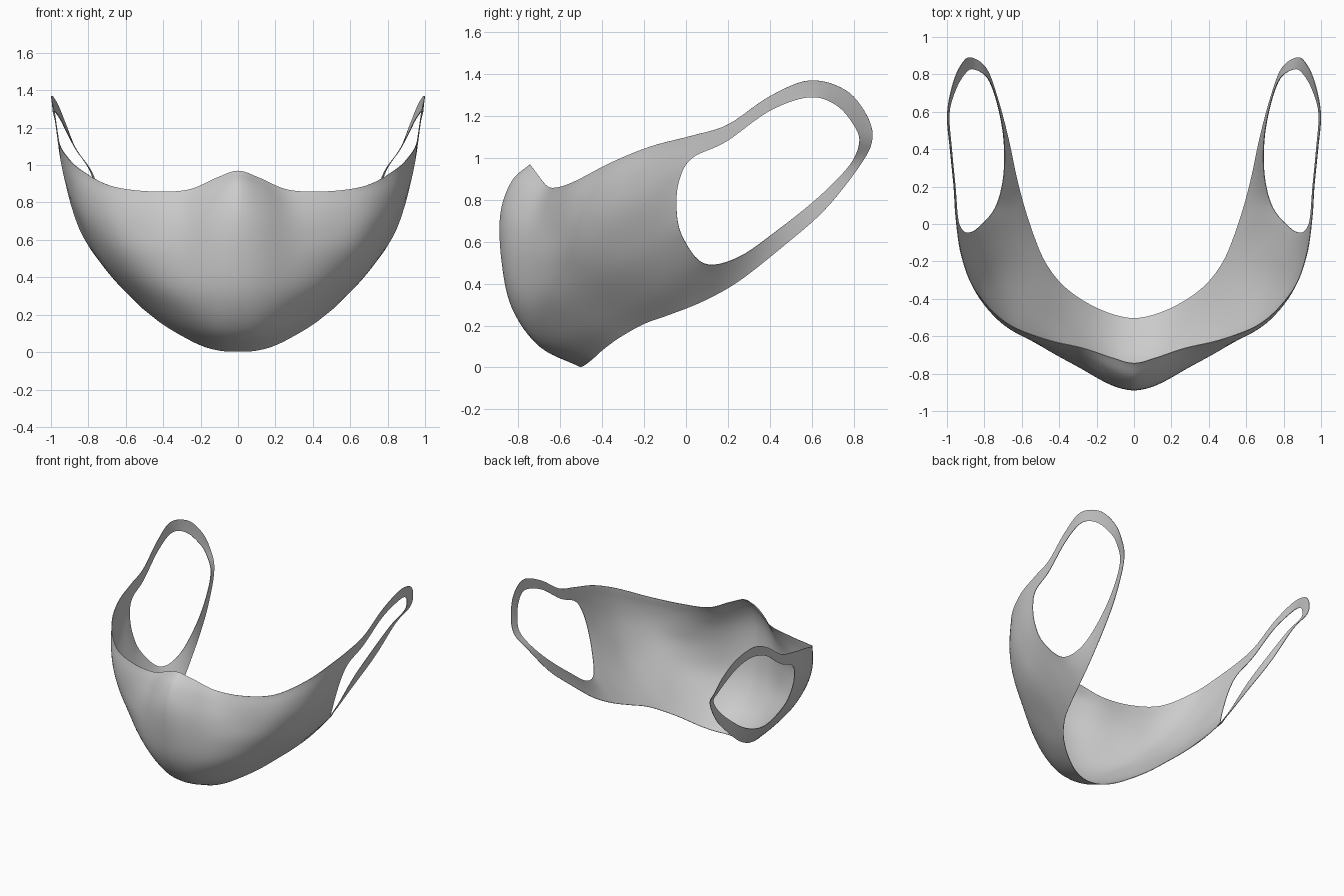
import bpy, bmesh
from mathutils import Vector as V

if "Cube" in bpy.data.objects:
    bpy.data.objects.remove(bpy.data.objects["Cube"])

N = 6  # subdivisions per spline segment


def spline(pts, n=N, before=None, after=None):
    """Catmull-Rom curve through pts; optional neighbours steer the end tangents."""
    p = [V(q) for q in pts]
    a = V(before) if before is not None else 2 * p[0] - p[1]
    b = V(after) if after is not None else 2 * p[-1] - p[-2]
    p = [a] + p + [b]
    out = []
    for i in range(1, len(p) - 2):
        p0, p1, p2, p3 = p[i - 1:i + 3]
        for k in range(n):
            t = k / n
            out.append(0.5 * (2 * p1 + (p2 - p0) * t + (2 * p0 - 5 * p1 + 4 * p2 - p3) * t * t
                              + (3 * p1 - p0 - 3 * p2 + p3) * t ** 3))
    return out + [p[-2]]


# Cloth profiles, each from top edge to bottom edge, nose ridge outwards to the ear hole
front_profiles = [
    [(0, -.745, .97), (0, -.832, .89), (0, -.887, .73), (0, -.88, .5), (0, -.83, .28), (0, -.70, .10), (0, -.505, .002)],
    [(.12, -.715, .93), (.13, -.785, .86), (.13, -.85, .71), (.13, -.855, .5), (.13, -.812, .29), (.115, -.69, .11), (.10, -.488, .008)],
    [(.27, -.665, .868), (.28, -.705, .79), (.29, -.752, .66), (.285, -.772, .49), (.275, -.742, .30), (.245, -.62, .14), (.20, -.45, .036)],
    [(.48, -.615, .86), (.49, -.637, .77), (.49, -.653, .65), (.48, -.66, .51), (.445, -.62, .34), (.38, -.50, .19), (.31, -.387, .092)],
]
side_profiles = [
    [(.69, -.525, .892), (.70, -.537, .80), (.69, -.542, .68), (.655, -.522, .54), (.59, -.465, .40), (.497, -.37, .26), (.405, -.305, .15)],
    [(.85, -.355, .98), (.845, -.37, .86), (.822, -.37, .73), (.775, -.345, .60), (.708, -.305, .47), (.60, -.24, .33), (.482, -.195, .21)],
    [(.924, -.17, 1.055), (.914, -.18, .94), (.888, -.19, .81), (.84, -.18, .68), (.772, -.15, .54), (.675, -.08, .40), (.535, -.07, .255)],
]
ear_profile = [(.954, .03, 1.107), (.944, .03, 1.0), (.922, -.03, .90), (.888, -.046, .77),
               (.835, -.02, .63), (.745, .085, .495), (.585, .08, .315)]
# Ear loop: outer and inner edge, from above the hole round the back to below it
loop_outer = [ear_profile[0], (.965, .2, 1.16), (.985, .4, 1.295), (1.0, .59, 1.37), (.967, .76, 1.325),
              (.92, .86, 1.21), (.872, .89, 1.09), (.79, .83, .963), (.728, .66, .75), (.675, .46, .575),
              (.63, .25, .41), ear_profile[6]]
loop_inner = [ear_profile[1], (.957, .19, 1.077), (.977, .4, 1.225), (.99, .59, 1.29), (.955, .72, 1.25),
              (.905, .805, 1.15), (.86, .827, 1.07), (.785, .78, .965), (.732, .64, .82), (.698, .45, .665),
              (.70, .25, .525), ear_profile[5]]

# Ear-side column: its middle part is the front rim of the ear hole
e = [V(p) for p in ear_profile]
rim = spline(e[1:6], before=loop_inner[1], after=loop_inner[-2])
ear_col = ([e[0].lerp(e[1], k / N) for k in range(N)] + rim
           + [e[5].lerp(e[6], k / N) for k in range(1, N + 1)])

# Body grid: spline down each profile, then across the profiles
cols = [spline(c) for c in front_profiles + side_profiles] + [ear_col]
rows = []
for k in range(len(cols[0])):
    row = [c[k] for c in cols]
    mirrored = V((-row[1].x, row[1].y, row[1].z))
    ahead = {0: V(loop_outer[1]), N * 6: V(loop_outer[-2])}.get(k)
    rows.append(spline(row, before=mirrored, after=ahead))
body = [list(c) for c in zip(*rows)]

# Loop grid: sweep between the two edges, ends welded to the ear-side column
ref = side_profiles[-1]
outer = spline(loop_outer, before=ref[0], after=ref[6])
inner = spline(loop_inner, before=e[2], after=e[4])
loop = [[a.lerp(b, k / N) for k in range(N + 1)] for a, b in zip(outer, inner)]

bm = bmesh.new()
for grid in (body, loop):
    vs = [[bm.verts.new(p) for p in c] for c in grid]
    for c, d in zip(vs, vs[1:]):
        for k in range(len(c) - 1):
            bm.faces.new((c[k], c[k + 1], d[k + 1], d[k]))
bmesh.ops.remove_doubles(bm, verts=bm.verts, dist=0.0005)
# Relax the inner cloth slightly so the profiles blend; edges stay put
inside = [v for v in bm.verts if not v.is_boundary]
for _ in range(4):
    bmesh.ops.smooth_vert(bm, verts=inside, factor=0.5, use_axis_x=True, use_axis_y=True, use_axis_z=True)
mesh = bpy.data.meshes.new("face_mask")
bm.to_mesh(mesh)
bm.free()
mask = bpy.data.objects.new("face_mask", mesh)
bpy.context.collection.objects.link(mask)

# Other half and thin cloth thickness
mirror = mask.modifiers.new("mirror", 'MIRROR')
mirror.use_clip = True
solid = mask.modifiers.new("cloth_thickness", 'SOLIDIFY')
solid.thickness = 0.004
solid.offset = -1
bpy.context.view_layer.objects.active = mask
mask.select_set(True)
for m in ("mirror", "cloth_thickness"):
    bpy.ops.object.modifier_apply(modifier=m)
bpy.ops.object.shade_smooth_by_angle(angle=0.8)
